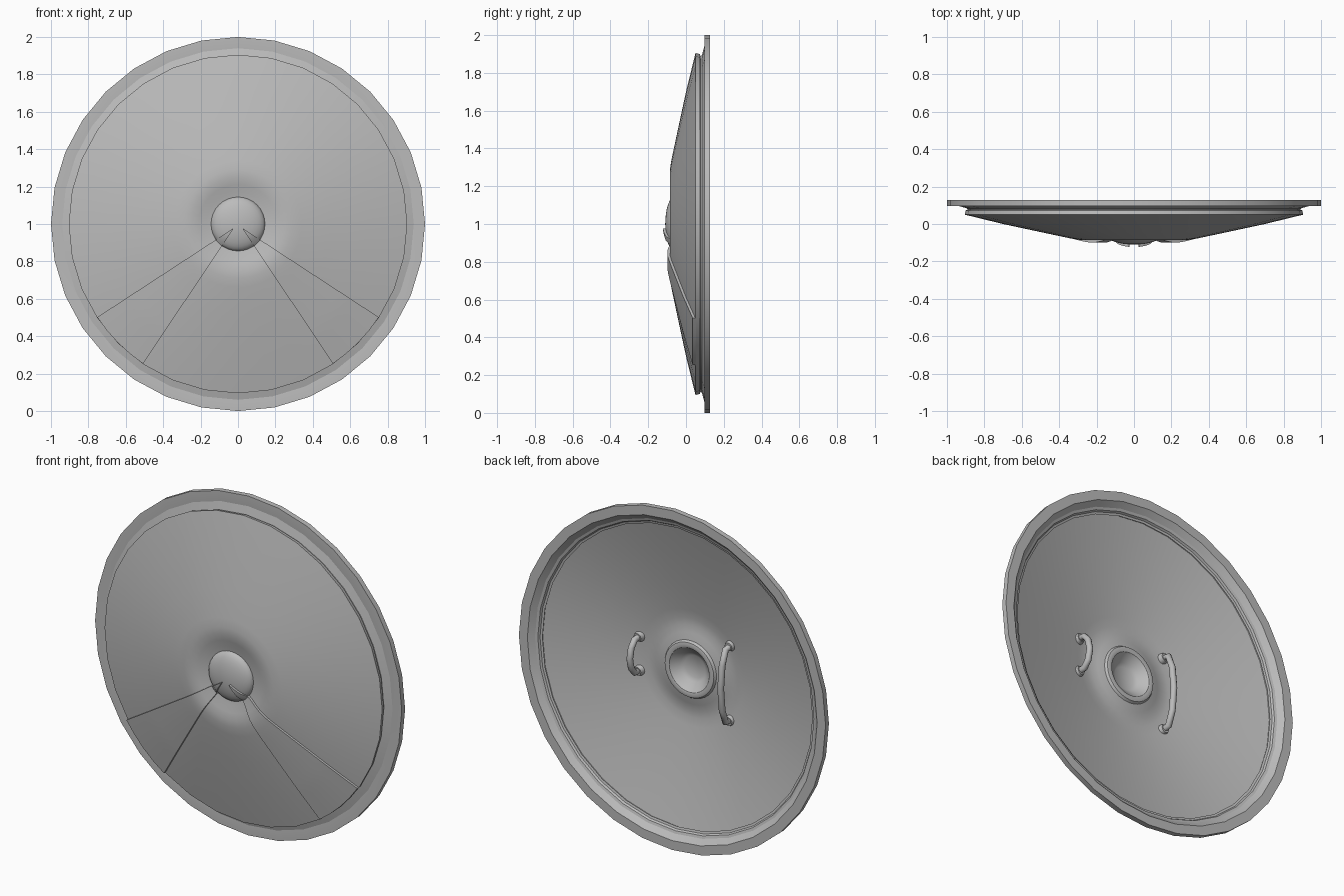
import bpy, bmesh, math
from mathutils import Vector

cube = bpy.data.objects.get("Cube")
if cube:
    bpy.data.objects.remove(cube)

SIDES = 32
metal = bpy.data.materials.new("grey metal")
metal.use_nodes = True
grey = (0.5, 0.5, 0.5, 1)
metal.diffuse_color = grey
metal.node_tree.nodes["Principled BSDF"].inputs["Base Color"].default_value = grey


def finish(name, bm, angle=35):
    bmesh.ops.recalc_face_normals(bm, faces=bm.faces)
    mesh = bpy.data.meshes.new(name)
    bm.to_mesh(mesh)
    bm.free()
    mesh.materials.append(metal)
    obj = bpy.data.objects.new(name, mesh)
    bpy.context.collection.objects.link(obj)
    bpy.ops.object.select_all(action="DESELECT")
    obj.select_set(True)
    bpy.context.view_layer.objects.active = obj
    bpy.ops.object.shade_smooth_by_angle(angle=math.radians(angle))
    return obj


def lathe(name, profile, closed=False, angle=35):
    """Spin (radius, y) points around the shield axis."""
    bm = bmesh.new()
    verts = [bm.verts.new((0, y, 1 + r)) for r, y in profile]
    pairs = list(zip(verts, verts[1:] + verts[:1]))
    edges = [bm.edges.new(p) for p in (pairs if closed else pairs[:-1])]
    bmesh.ops.spin(bm, geom=verts + edges, cent=(0, 0, 1), axis=(0, 1, 0),
                   angle=math.tau, steps=SIDES)
    bmesh.ops.remove_doubles(bm, verts=bm.verts, dist=0.0001)
    return finish(name, bm, angle)


# Dished body: front skin, grooved edge, back skin
front = [(0.13, -0.06), (0.17, -0.066), (0.21, -0.077), (0.25, -0.085),
         (0.29, -0.085), (0.34, -0.077), (0.5, -0.043), (0.7, 0.0), (0.905, 0.05)]
edge = [(0.9, 0.073), (0.88, 0.08), (0.94, 0.097), (0.93, 0.105), (0.9, 0.095)]
back = [(0.885, 0.07)] + [(r, y + 0.022) for r, y in front[-2::-1]]
lathe("dish", front + edge + back, closed=True)

# Flat outer rim with a bevelled inner edge
lathe("rim", [(0.94, 0.097), (1, 0.097), (1, 0.128), (0.945, 0.128), (0.915, 0.1)],
      closed=True, angle=25)

# Front boss: shallow dome
dome = [(0.145 * math.sin(a), -0.06 - 0.05 * math.cos(a))
        for a in (math.pi / 2 * i / 8 for i in range(9))]
lathe("boss", dome)

# Back hub: raised ring around a cup with a flat floor
lathe("back_hub", [(0, -0.085), (0.065, -0.085), (0.085, -0.072), (0.12, -0.042),
                   (0.13, -0.03), (0.145, -0.026), (0.16, -0.03), (0.17, -0.046)])


def skin_depth(r):
    """Depth of the front surface at radius r."""
    if r < 0.145:
        return -0.06 - 0.05 * math.sqrt(1 - (r / 0.145) ** 2)
    for (r0, y0), (r1, y1) in zip(front, front[1:]):
        if r <= r1:
            return y0 + (y1 - y0) * (r - r0) / (r1 - r0)
    return front[-1][1]


# Raised wedge panels following the front surface
def wedge(name, side):
    apex = Vector((0.02, 0.98))
    upper, lower = Vector((0.755, 0.5)), Vector((0.51, 0.25))
    rows, cols = 24, 4
    bm = bmesh.new()
    grid = []
    for i in range(rows + 1):
        t = 0.01 + 0.99 * i / rows
        row = []
        for j in range(cols + 1):
            rim = upper.lerp(lower, j / cols) - Vector((0, 1))
            rim = rim.normalized() * 0.903
            p = apex.lerp(rim + Vector((0, 1)), t)
            r = (p - Vector((0, 1))).length
            row.append(bm.verts.new((side * p.x, skin_depth(r) - 0.014, p.y)))
        grid.append(row)
    for a, b in zip(grid, grid[1:]):
        for j in range(cols):
            bm.faces.new((a[j], a[j + 1], b[j + 1], b[j]))
    skirt = bmesh.ops.extrude_face_region(bm, geom=bm.faces[:])
    moved = [g for g in skirt["geom"] if isinstance(g, bmesh.types.BMVert)]
    bmesh.ops.translate(bm, verts=moved, vec=(0, 0.018, 0))
    finish(name, bm)


wedge("left_wedge_panel", 1)
wedge("right_wedge_panel", -1)


# Back handles: bent bars on round feet
def handle(name, x, z, half, reach):
    base = skin_depth(math.hypot(x, half)) + 0.022
    path = [(base - 0.01, -1), (base + 0.5 * reach, -0.97), (base + 0.85 * reach, -0.6),
            (base + reach, 0)]
    path += [(y, -s) for y, s in path[-2::-1]]
    pts = [Vector((x, y, z + s * half)) for y, s in path]
    bm = bmesh.new()
    rings = []
    for i, p in enumerate(pts):
        d = (pts[min(i + 1, len(pts) - 1)] - pts[max(i - 1, 0)]).normalized()
        u = Vector((1, 0, 0))
        v = d.cross(u)
        angles = [math.tau * k / 10 for k in range(10)]
        rings.append([bm.verts.new(p + 0.018 * (u * math.cos(a) + v * math.sin(a)))
                      for a in angles])
    for a, b in zip(rings, rings[1:]):
        for k in range(10):
            bm.faces.new((a[k], a[k - 1], b[k - 1], b[k]))
    finish(name, bm, 50)
    for label, s in (("upper", 1), ("lower", -1)):
        bpy.ops.mesh.primitive_cone_add(vertices=12, radius1=0.032, radius2=0.024, depth=0.025,
                                        location=(x, base + 0.008, z + s * half),
                                        rotation=(-math.pi / 2, 0, 0))
        foot = bpy.context.object
        foot.name = f"{name}_{label}_foot"
        foot.data.materials.append(metal)
        bpy.ops.object.shade_smooth_by_angle(angle=math.radians(35))


handle("grip_handle", 0.34, 1.0, 0.1, 0.09)
handle("arm_handle", -0.25, 0.98, 0.22, 0.09)
